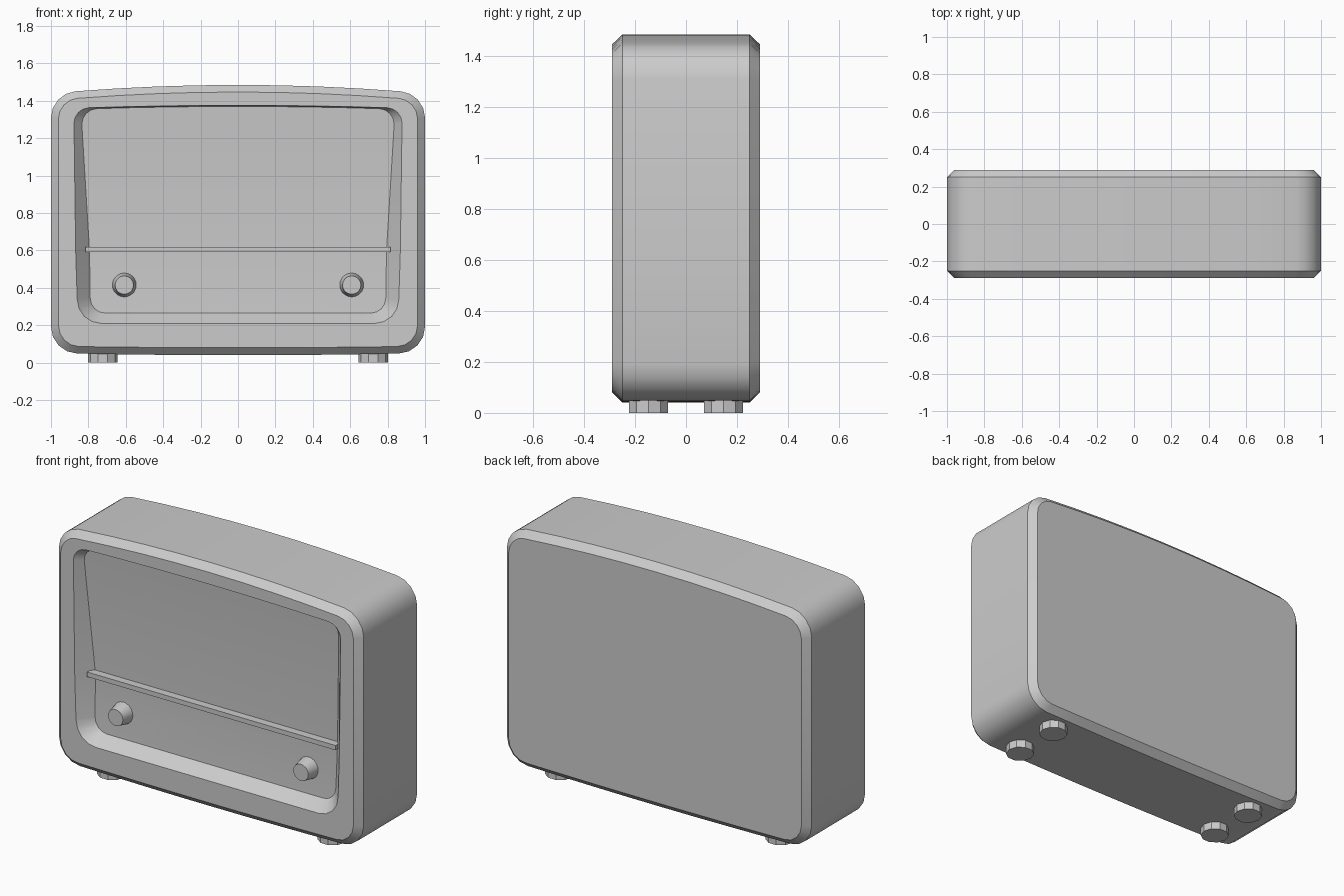
import bpy, bmesh, math

cube = bpy.data.objects.get("Cube")
if cube:
    bpy.data.objects.remove(cube, do_unlink=True)

grey = bpy.data.materials.new("plain_grey")
grey.use_nodes = True
grey.diffuse_color = (0.6, 0.6, 0.6, 1)
grey.node_tree.nodes["Principled BSDF"].inputs["Base Color"].default_value = (0.6, 0.6, 0.6, 1)

MID = 0.6      # height of the bar, where the panel bends
SEG = 4        # segments per rounded corner


def finish(obj, name, smooth=True):
    obj.name = name
    obj.data.materials.append(grey)
    if smooth:
        bpy.ops.object.select_all(action="DESELECT")
        obj.select_set(True)
        bpy.context.view_layer.objects.active = obj
        bpy.ops.object.shade_smooth_by_angle()
    return obj


def half_outline(widths, z0, z1, r0, r1, sag, crown):
    """Right half of a rounded, crowned outline, from bottom centre to top centre."""
    w0, wm, w1 = widths
    steps = [i / 4 for i in range(4)]
    pts = [((w0 - r0) * t, z0) for t in steps]
    for i in range(SEG + 1):
        a = math.pi / 2 * (i / SEG - 1)
        pts.append((w0 - r0 + r0 * math.cos(a), z0 + r0 + r0 * math.sin(a)))
    pts.append((wm, MID))
    for i in range(SEG + 1):
        a = math.pi / 2 * i / SEG
        pts.append((w1 - r1 + r1 * math.cos(a), z1 - r1 + r1 * math.sin(a)))
    pts += [((w1 - r1) * (0.75 - t), z1) for t in steps]
    out = []
    for x, z in pts:
        k = (x / wm) ** 2
        shift = sag * k if z < MID else -crown * k if z > MID else 0
        out.append((x, z + shift))
    return out


def panel_y(z):
    """Depth of the sloping front panel at a height."""
    if z >= MID:
        return -0.202 - 0.053 * (z - MID) / 0.77
    return -0.202 - 0.012 * (MID - z) / 0.335


# Cabinet with chamfered edges and a recessed, bent front panel
outer = half_outline((1, 1, 1), 0.04, 1.485, 0.14, 0.13, 0.012, 0.045)
face = half_outline((0.96,) * 3, 0.08, 1.447, 0.11, 0.10, 0.008, 0.042)
opening = half_outline((0.86, 0.868, 0.877), 0.21, 1.376, 0.13, 0.08, 0, 0.015)
panel = half_outline((0.79, 0.794, 0.835), 0.265, 1.37, 0.08, 0.08, 0, 0.013)

bm = bmesh.new()


def ring(half, depth):
    full = half + [(-x, z) for x, z in reversed(half[1:-1])]
    return [bm.verts.new((x, depth(z), z)) for x, z in full]


rings = [ring(face, lambda z: 0.29), ring(outer, lambda z: 0.25),
         ring(outer, lambda z: -0.25), ring(face, lambda z: -0.29),
         ring(opening, lambda z: -0.29), ring(panel, panel_y)]
count = len(rings[0])
for a, b in zip(rings, rings[1:]):
    for i in range(count):
        j = (i + 1) % count
        bm.faces.new((a[i], a[j], b[j], b[i]))
bm.faces.new(rings[0])
right = 4 + SEG + 1
left = count - right
inner = rings[-1]
bm.faces.new(inner[right:left + 1])
bm.faces.new(inner[left:] + inner[:right + 1])
bmesh.ops.recalc_face_normals(bm, faces=bm.faces)
mesh = bpy.data.meshes.new("cabinet")
bm.to_mesh(mesh)
bm.free()
cabinet = bpy.data.objects.new("cabinet", mesh)
bpy.context.collection.objects.link(cabinet)
finish(cabinet, "cabinet")

# Divider bar across the panel
bpy.ops.mesh.primitive_cube_add(size=1, location=(0, -0.215, 0.605))
bar = bpy.context.object
bar.scale = (1.63, 0.07, 0.028)
finish(bar, "divider_bar", False)

for side, sx in (("left", 1), ("right", -1)):
    # Tapered control knob
    bpy.ops.mesh.primitive_cone_add(vertices=20, radius1=0.068, radius2=0.049, depth=0.09,
                                    location=(sx * 0.608, -0.235, 0.415),
                                    rotation=(math.pi / 2, 0, 0))
    finish(bpy.context.object, side + "_knob")
    # Faceted feet
    for end, sy in (("front", -1), ("back", 1)):
        bpy.ops.mesh.primitive_cylinder_add(vertices=10, radius=0.08, depth=0.06,
                                            location=(sx * 0.723, sy * 0.147, 0.03),
                                            rotation=(0, 0, math.pi / 2))
        finish(bpy.context.object, f"{end}_{side}_foot", False)
